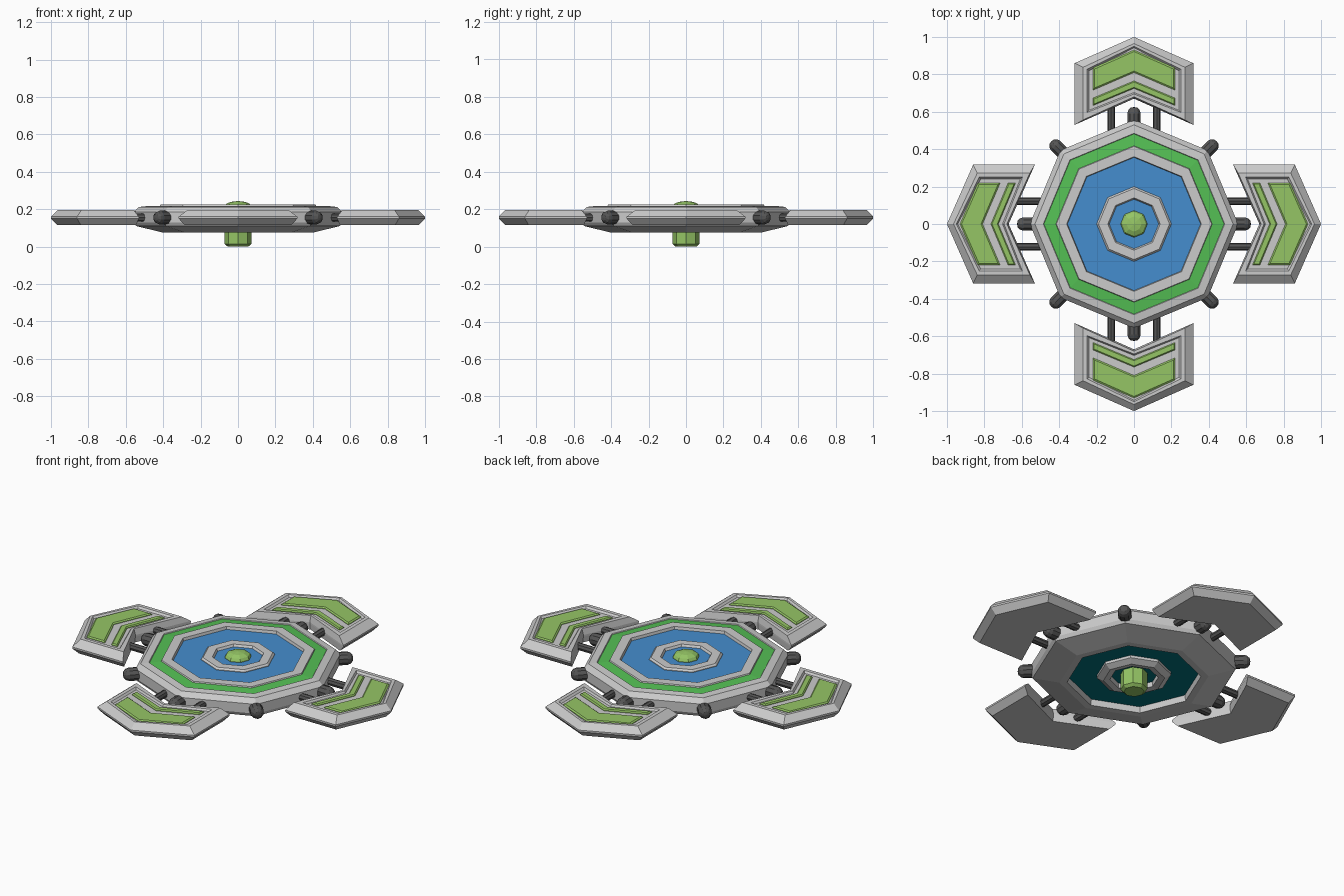
import bpy, bmesh, math
from mathutils import Matrix

if "Cube" in bpy.data.objects:
    bpy.data.objects.remove(bpy.data.objects["Cube"])


def material(name, rgb):
    m = bpy.data.materials.new(name)
    m.diffuse_color = (*rgb, 1)
    m.use_nodes = True
    m.node_tree.nodes["Principled BSDF"].inputs["Base Color"].default_value = m.diffuse_color
    return m


LIME = material("lime", (0.30, 0.56, 0.13))
GREEN = material("green", (0.09, 0.53, 0.09))
BLUE = material("blue", (0.06, 0.27, 0.62))
TEAL = material("teal", (0.0, 0.16, 0.20))
DARK = material("dark_metal", (0.09, 0.09, 0.09))


def finish(name, bm, mat=None, matrix=None):
    bmesh.ops.remove_doubles(bm, verts=bm.verts, dist=1e-5)
    bmesh.ops.recalc_face_normals(bm, faces=bm.faces)
    mesh = bpy.data.meshes.new(name)
    bm.to_mesh(mesh)
    bm.free()
    if mat:
        mesh.materials.append(mat)
    obj = bpy.data.objects.new(name, mesh)
    if matrix:
        obj.matrix_world = matrix
    bpy.context.collection.objects.link(obj)
    return obj


def lathe(name, profile, mat=None, sides=8, matrix=None, closed=True):
    """Spin an (r, z) profile into a low-poly solid with corners on the axes."""
    bm = bmesh.new()
    rows = [[bm.verts.new((r * math.cos(a), r * math.sin(a), z)) for r, z in profile]
            for a in (2 * math.pi * i / sides for i in range(sides))]
    n = len(profile)
    for i in range(sides):
        p, q = rows[i], rows[(i + 1) % sides]
        for j in range(n if closed else n - 1):
            k = (j + 1) % n
            if profile[j][0] == 0 and profile[k][0] == 0:
                continue
            if profile[j][0] == 0:
                bm.faces.new((p[j], q[k], p[k]))
            elif profile[k][0] == 0:
                bm.faces.new((p[j], q[j], p[k]))
            else:
                bm.faces.new((p[j], q[j], q[k], p[k]))
    bmesh.ops.delete(bm, geom=[v for v in bm.verts if not v.link_faces], context='VERTS')
    return finish(name, bm, mat, matrix)


def chevron(name, levels, mat=None, matrix=None):
    """Loft chevron outlines: (half width, outer tip, outer side, inner side, inner tip, z)."""
    bm = bmesh.new()
    loops = []
    for w, ot, os, is_, it, z in levels:
        pts = [(0, ot), (w, os), (w, is_), (0, it), (-w, is_), (-w, os)]
        loops.append([bm.verts.new((x, y, z)) for x, y in pts])
    for a, b in zip(loops, loops[1:]):
        for i in range(6):
            j = (i + 1) % 6
            bm.faces.new((a[i], a[j], b[j], b[i]))
    for l in (loops[0], loops[-1]):
        bm.faces.new(l[:4])
        bm.faces.new((l[0], l[3], l[4], l[5]))
    return finish(name, bm, mat, matrix)


# Central octagonal platform
lathe("platform_frame", [(0.36, 0.075), (0.40, 0.075), (0.545, 0.11), (0.557, 0.13),
                         (0.557, 0.185), (0.53, 0.212), (0.485, 0.217), (0.48, 0.21),
                         (0.42, 0.215), (0.415, 0.225), (0.36, 0.225), (0.355, 0.205),
                         (0.355, 0.11)])
lathe("green_ring", [(0.483, 0.205), (0.483, 0.2125), (0.417, 0.2185), (0.417, 0.205)], GREEN)
lathe("blue_deck", [(0, 0.16), (0.357, 0.16), (0.357, 0.209), (0, 0.209)], BLUE)
lathe("underside_plate", [(0, 0.11), (0.357, 0.11), (0.357, 0.16), (0, 0.16)], TEAL)
lathe("hub_ring", [(0.13, 0.08), (0.165, 0.075), (0.20, 0.095), (0.20, 0.212),
                   (0.19, 0.222), (0.14, 0.222), (0.13, 0.205)])
lathe("core", [(0, 0.0), (0.055, 0.0), (0.072, 0.015), (0.072, 0.215),
               (0.064, 0.228), (0.04, 0.239), (0, 0.244)], LIME, closed=False)

# Rounded knobs on every platform corner
knob = [(0, 0), (0.037, 0), (0.037, 0.075), (0.031, 0.093), (0.018, 0.105), (0, 0.108)]
for i in range(8):
    spin = Matrix.Rotation(i * math.pi / 4, 4, 'Z')
    place = Matrix.Translation((0.517, 0, 0.155)) @ Matrix.Rotation(math.pi / 2, 4, 'Y')
    lathe(f"corner_knob_{i + 1}", knob, DARK, 10, spin @ place, closed=False)

# Four wings, each with two inlaid panels and two connecting rods
rod = [(0, 0), (0.021, 0), (0.021, 0.20), (0, 0.20)]
for i, side in enumerate(("back", "left", "front", "right")):
    spin = Matrix.Rotation(i * math.pi / 2, 4, 'Z')
    chevron(f"{side}_wing", [(0.285, 0.965, 0.84, 0.545, 0.675, 0.115),
                             (0.317, 1.0, 0.86, 0.53, 0.67, 0.15),
                             (0.317, 1.0, 0.86, 0.53, 0.67, 0.16),
                             (0.272, 0.965, 0.838, 0.557, 0.68, 0.195),
                             (0.25, 0.95, 0.828, 0.597, 0.695, 0.195),
                             (0.24, 0.942, 0.82, 0.608, 0.703, 0.184)], None, spin)
    chevron(f"{side}_wide_panel", [(0.22, 0.93, 0.85 - 0.015, 0.715, 0.81, 0.18),
                                   (0.22, 0.93, 0.835, 0.715, 0.81, 0.187),
                                   (0.212, 0.922, 0.828, 0.727, 0.818, 0.193)], LIME, spin)
    chevron(f"{side}_narrow_panel", [(0.22, 0.765, 0.673, 0.633, 0.725, 0.18),
                                     (0.22, 0.765, 0.673, 0.633, 0.725, 0.187),
                                     (0.213, 0.759, 0.669, 0.642, 0.731, 0.193)], LIME, spin)
    for x, end in ((-0.122, "a"), (0.122, "b")):
        place = Matrix.Translation((x, 0.46, 0.155)) @ Matrix.Rotation(-math.pi / 2, 4, 'X')
        lathe(f"{side}_rod_{end}", rod, DARK, 8, spin @ place, closed=False)
